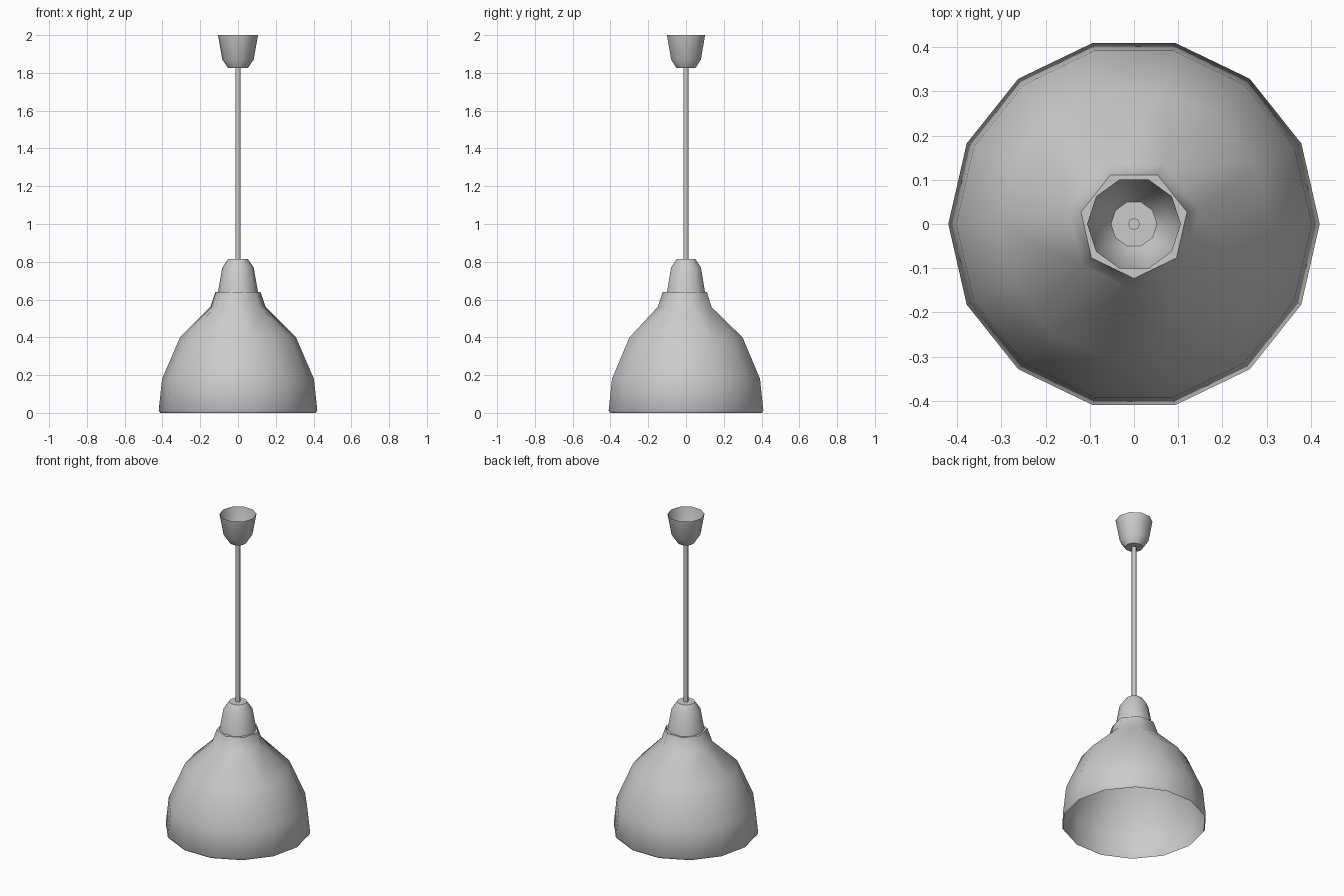
import bpy, bmesh, math

if "Cube" in bpy.data.objects:
    bpy.data.objects.remove(bpy.data.objects["Cube"])


def ring(bm, sides, r, z, start=0.0):
    step = 2 * math.pi / sides
    return [bm.verts.new((r * math.cos(start + i * step), r * math.sin(start + i * step), z))
            for i in range(sides)]


def bridge(bm, a, b):
    n = len(a)
    for i in range(n):
        j = (i + 1) % n
        bm.faces.new((a[i], a[j], b[j], b[i]))


def finish(bm, name, angle=40):
    bmesh.ops.recalc_face_normals(bm, faces=bm.faces)
    mesh = bpy.data.meshes.new(name)
    bm.to_mesh(mesh)
    bm.free()
    ob = bpy.data.objects.new(name, mesh)
    bpy.context.collection.objects.link(ob)
    bpy.ops.object.select_all(action='DESELECT')
    ob.select_set(True)
    bpy.context.view_layer.objects.active = ob
    bpy.ops.object.shade_smooth_by_angle(angle=math.radians(angle))
    return ob


def lathe(name, sides, profile, cap_start=False, cap_end=False, angle=40):
    bm = bmesh.new()
    rings = [ring(bm, sides, r, z) for r, z in profile]
    for a, b in zip(rings, rings[1:]):
        bridge(bm, a, b)
    if cap_start:
        bm.faces.new(rings[0])
    if cap_end:
        bm.faces.new(rings[-1])
    return finish(bm, name, angle)


# Shade: open 14-sided bell with a small lip, narrowing to a 7-sided neck
bm = bmesh.new()
bell = [ring(bm, 14, r, z) for r, z in
        [(0.412, 0.0), (0.42, 0.012), (0.402, 0.18), (0.307, 0.40)]]
for a, b in zip(bell, bell[1:]):
    bridge(bm, a, b)
neck_start = math.pi / 14
neck_low = ring(bm, 7, 0.15, 0.56, neck_start)
neck_top = ring(bm, 7, 0.123, 0.64, neck_start)
top = bell[-1]
for i in range(7):
    bm.faces.new((top[2 * i], top[2 * i + 1], neck_low[i]))
    bm.faces.new((top[2 * i + 1], top[(2 * i + 2) % 14], neck_low[(i + 1) % 7], neck_low[i]))
bridge(bm, neck_low, neck_top)
bm.faces.new(neck_top)
finish(bm, "shade", 55)

# Lamp holder on the shade and ceiling canopy: the same cup, upright and flipped
cup = [(0.106, 0.0), (0.083, 0.13), (0.052, 0.175)]
lathe("lamp_holder", 10, [(r, 0.64 + z) for r, z in cup], cap_end=True, angle=50)
lathe("ceiling_canopy", 10, [(r, 2.0 - z) for r, z in cup], cap_end=True, angle=50)

# Hanging rod
lathe("rod", 8, [(0.0135, 0.81), (0.0135, 1.83)], True, True, 50)
